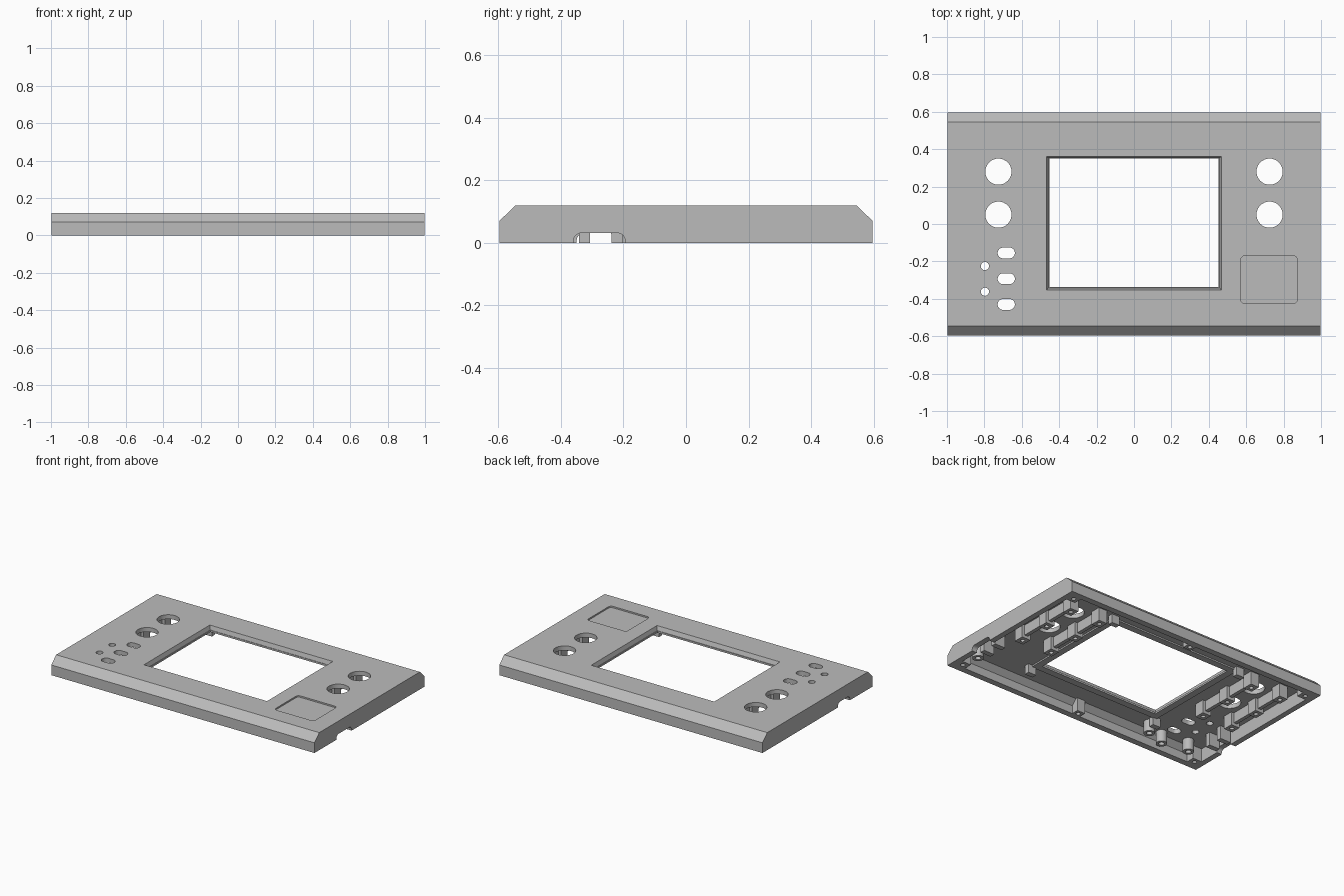
import bpy, bmesh, math

cube = bpy.data.objects.get("Cube")
if cube:
    bpy.data.objects.remove(cube, do_unlink=True)

grey = bpy.data.materials.new("light grey plastic")
grey.use_nodes = True
colour = (0.5, 0.5, 0.5, 1)
grey.diffuse_color = colour
grey.node_tree.nodes["Principled BSDF"].inputs["Base Color"].default_value = colour


def rounded(cx, cy, w, h, r=0.0, steps=8):
    """Outline of a rectangle with round corners; r = w / 2 gives a circle."""
    if r == 0:
        steps = 0
    pts = []
    for i, (sx, sy) in enumerate(((1, 1), (-1, 1), (-1, -1), (1, -1))):
        for k in range(steps + 1):
            a = math.pi / 2 * (i + (k / steps if steps else 0))
            p = (cx + sx * (w / 2 - r) + r * math.cos(a),
                 cy + sy * (h / 2 - r) + r * math.sin(a))
            if not pts or math.dist(p, pts[-1]) > 1e-5:
                pts.append(p)
    if math.dist(pts[0], pts[-1]) < 1e-5:
        pts.pop()
    return pts


def loft(name, lower, upper):
    """Closed solid between two matching rings of 3D points."""
    bm = bmesh.new()
    a = [bm.verts.new(p) for p in lower]
    b = [bm.verts.new(p) for p in upper]
    bm.faces.new(a[::-1])
    bm.faces.new(b)
    for i in range(len(a)):
        j = (i + 1) % len(a)
        bm.faces.new((a[i], a[j], b[j], b[i]))
    bmesh.ops.recalc_face_normals(bm, faces=bm.faces)
    mesh = bpy.data.meshes.new(name)
    bm.to_mesh(mesh)
    bm.free()
    mesh.materials.append(grey)
    obj = bpy.data.objects.new(name, mesh)
    bpy.context.collection.objects.link(obj)
    return obj


def prism(name, outline, z0, z1):
    return loft(name, [(x, y, z0) for x, y in outline], [(x, y, z1) for x, y in outline])


def along_x(name, profile, x0, x1):
    return loft(name, [(x0, y, z) for y, z in profile], [(x1, y, z) for y, z in profile])


def cut(obj, cutter):
    mod = obj.modifiers.new("cut", 'BOOLEAN')
    mod.operation = 'DIFFERENCE'
    mod.solver = 'EXACT'
    mod.object = cutter
    bpy.context.view_layer.objects.active = obj
    bpy.ops.object.modifier_apply(modifier=mod.name)
    bpy.data.objects.remove(cutter, do_unlink=True)


def post(name, x, y, w, h, z0=0.0, r=0.0, hole=0.014):
    """Mounting post under the plate, with a blind screw hole."""
    obj = prism(name, rounded(x, y, w, h, r), z0, 0.095)
    if hole:
        cut(obj, prism("cutter", rounded(x, y, 2 * hole, 2 * hole, hole, 4), -0.02, 0.06))
    return obj


def half_profile(y, z_low, z_edge, y_top, z_top):
    return [(-y, z_low), (-y, z_edge), (-y_top, z_top), (y_top, z_top), (y, z_edge), (y, z_low)]


# Hollow cover with sloped front and back edges
cover = along_x("cover", half_profile(0.597, 0, 0.07, 0.545, 0.12), -0.998, 0.998)
cut(cover, along_x("cutter", half_profile(0.555, -0.02, 0.055, 0.52, 0.09), -0.96, 0.96))

# Display window with slightly tapered sides
low = [(x, y, 0.08) for x, y in rounded(0, 0.006, 0.905, 0.685)]
high = [(x, y, 0.13) for x, y in rounded(0, 0.004, 0.94, 0.72)]
cut(cover, loft("cutter", low, high))

# Round knob holes on both sides
for x in (-0.725, 0.725):
    for y in (0.05, 0.28):
        cut(cover, prism("cutter", rounded(x, y, 0.14, 0.14, 0.07), 0.07, 0.15))

# Button slots and indicator holes
for y in (-0.155, -0.293, -0.43):
    cut(cover, prism("cutter", rounded(-0.683, y, 0.092, 0.058, 0.029), 0.07, 0.15))
for y in (-0.225, -0.362):
    cut(cover, prism("cutter", rounded(-0.797, y, 0.044, 0.044, 0.022, 4), 0.07, 0.15))

# Shallow badge recess
cut(cover, prism("cutter", rounded(0.722, -0.298, 0.3, 0.256, 0.02, 4), 0.11, 0.15))

# Cable notches in the side walls
for x, y, w in ((0.98, -0.277, 0.165), (-0.98, -0.285, 0.13)):
    notch = rounded(y, 0, w, 0.064, 0.025, 4)
    cut(cover, along_x("cutter", notch, x - 0.04, x + 0.04))

# Low lip under the window edge
lip = prism("window_lip", rounded(0, 0.005, 1.0, 0.78), 0.08, 0.092)
cut(lip, prism("cutter", rounded(0, 0.006, 0.906, 0.686), 0.05, 0.12))

# Screw posts in the corners and the middle of the long walls
for sx in (-1, 1):
    for sy in (-1, 1):
        post("corner_post", sx * 0.93, sy * 0.53, 0.075, 0.065)
for sy in (-1, 1):
    post("middle_post", 0, sy * 0.535, 0.06, 0.06)

# Knob board mounts: rails with square posts either side of the holes
for side in (-1, 1):
    for dx in (-0.115, 0.115):
        x = side * 0.725 + dx
        prism("knob_rail", rounded(x, 0.165, 0.025, 0.5), 0.02, 0.095)
        for y in (-0.065, 0.165, 0.395):
            post("knob_post", x, y, 0.065, 0.07)

# Display clips at the window corners
for sx in (-1, 1):
    for sy in (-1, 1):
        post("display_clip", sx * 0.5, 0.005 + sy * 0.4, 0.06, 0.035, 0.03, hole=0)

# Round bosses for the button and badge boards
for x, y in ((-0.5, -0.45), (-0.64, -0.5), (-0.83, -0.47), (0.9, -0.42)):
    post("round_boss", x, y, 0.07, 0.07, 0.01, 0.035, 0.018)

# Cable guides beside the notches
for sx in (-1, 1):
    for y in (-0.325, -0.22):
        post("cable_guide", sx * 0.905, y, 0.08, 0.035, hole=0)

# Small catches along the back wall
for x in (-0.2, 0.2):
    post("back_catch", x, 0.53, 0.08, 0.04, 0.04, hole=0)

# Smooth the round walls, keep the edges sharp
bpy.ops.object.select_all(action='DESELECT')
for obj in bpy.context.collection.objects:
    if obj.type == 'MESH' and grey.name in obj.data.materials:
        obj.select_set(True)
bpy.context.view_layer.objects.active = cover
bpy.ops.object.shade_smooth_by_angle(angle=math.radians(30))
